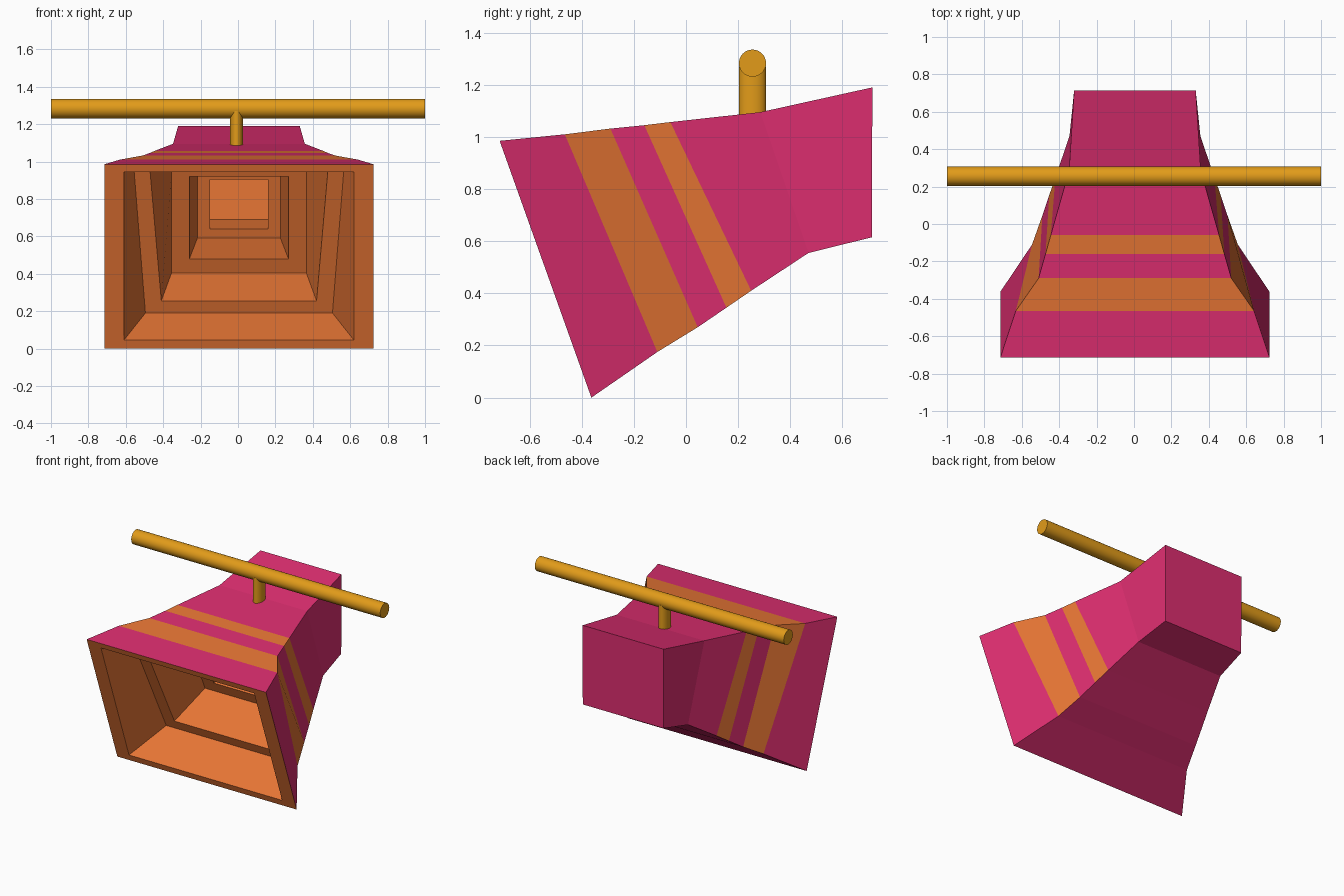
import bpy, bmesh, math

if "Cube" in bpy.data.objects:
    bpy.data.objects.remove(bpy.data.objects["Cube"])

def material(name, rgb):
    m = bpy.data.materials.new(name)
    m.diffuse_color = (*rgb, 1)
    m.use_nodes = True
    m.node_tree.nodes["Principled BSDF"].inputs["Base Color"].default_value = m.diffuse_color
    return m

PINK = material("pink", (0.72, 0.027, 0.16))
ORANGE = material("orange", (0.80, 0.18, 0.035))
GOLD = material("gold", (0.76, 0.33, 0.01))
CX = 0.005

# Outer sections: top y, z, half width, bottom y, z, half width
OUTER = [
    (-0.715, 0.985, 0.72, -0.363, 0.0, 0.72),
    (-0.465, 1.010, 0.637, -0.11, 0.175, 0.55),
    (-0.29, 1.032, 0.515, 0.045, 0.27, 0.495),
    (-0.16, 1.045, 0.478, 0.155, 0.345, 0.458),
    (-0.06, 1.057, 0.45, 0.25, 0.41, 0.425),
    (0.285, 1.095, 0.352, 0.47, 0.555, 0.35),
    (0.715, 1.19, 0.325, 0.713, 0.615, 0.325),
]
# Stepped hollow: outer section plane, top z, half width, bottom z, half width
INNER = [
    (0, 0.945, 0.615, 0.045, 0.615),
    (1, 0.945, 0.56, 0.19, 0.50),
    (1, 0.945, 0.475, 0.255, 0.415),
    (3, 0.945, 0.36, 0.405, 0.36),
    (3, 0.92, 0.265, 0.48, 0.265),
    (5, 0.92, 0.222, 0.59, 0.222),
    (5, 0.905, 0.155, 0.64, 0.155),
]

def plane_y(i, z):
    ty, tz, _, by, bz, _ = OUTER[i]
    return by + (ty - by) * (z - bz) / (tz - bz)

# Bell body: outer shell, rim and stepped hollow in one closed skin
bm = bmesh.new()

def ring(ty, tz, tw, by, bz, bw):
    return [bm.verts.new(p) for p in ((CX - tw, ty, tz), (CX + tw, ty, tz),
                                      (CX + bw, by, bz), (CX - bw, by, bz))]

def bridge(a, b, mats):
    for i in range(4):                       # top, right, bottom, left
        j = (i + 1) % 4
        bm.faces.new((a[i], a[j], b[j], b[i])).material_index = mats[i]

outer = [ring(*s) for s in OUTER]
for i in range(len(outer) - 1):
    s = 1 if i in (1, 3) else 0              # orange stripes, not underneath
    bridge(outer[i], outer[i + 1], (s, s, 0, s))
bm.faces.new(outer[-1])

inner = [ring(plane_y(i, tz), tz, tw, plane_y(i, bz), bz, bw)
         for i, tz, tw, bz, bw in INNER]
inner.append(ring(0.65, 0.905, 0.155, 0.65, 0.69, 0.155))
for a, b in zip([outer[0]] + inner, inner):
    bridge(a, b, (1, 1, 1, 1))
bm.faces.new(inner[-1]).material_index = 1
bmesh.ops.recalc_face_normals(bm, faces=bm.faces)

mesh = bpy.data.meshes.new("bell_body")
bm.to_mesh(mesh)
bm.free()
mesh.materials.append(PINK)
mesh.materials.append(ORANGE)
bpy.context.collection.objects.link(bpy.data.objects.new("bell_body", mesh))

def rod(name, location, length, scale=(1, 1), rotation=(0, 0, 0)):
    bpy.ops.mesh.primitive_cylinder_add(vertices=32, radius=0.052, depth=length,
                                        location=location, rotation=rotation)
    o = bpy.context.object
    o.name = name
    o.scale = (*scale, 1)
    o.data.materials.append(GOLD)
    bpy.ops.object.shade_smooth_by_angle(angle=math.radians(40))

# Handle bar and its flattened stem
rod("handle_bar", (0, 0.255, 1.283), 2.0, rotation=(0, math.pi / 2, 0))
rod("handle_stem", (-0.008, 0.255, 1.175), 0.19, scale=(0.67, 1))
